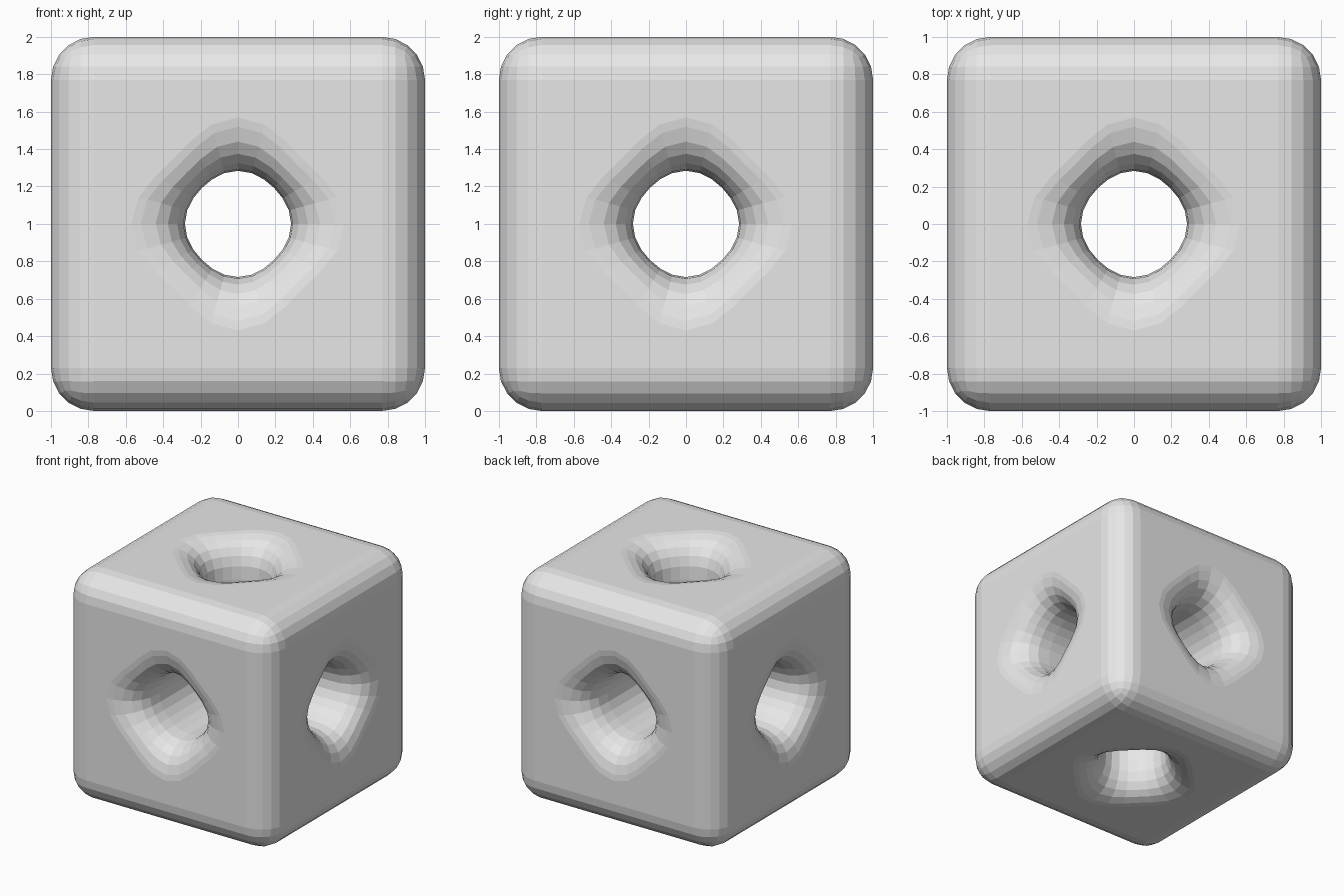
import bpy, bmesh
from math import sin, cos, pi
from mathutils import Matrix

cube = bpy.data.objects.get("Cube")
if cube:
    bpy.data.objects.remove(cube, do_unlink=True)

grey = bpy.data.materials.new("light_grey")
grey.use_nodes = True
grey.diffuse_color = (0.8, 0.8, 0.8, 1)
grey.node_tree.nodes["Principled BSDF"].inputs["Base Color"].default_value = (0.8, 0.8, 0.8, 1)

SIDES = 24
# Tunnel half profile: distance from centre, radius, diagonal pinch
MOUTH = [(1.01, 0.64, 0.14), (0.993, 0.52, 0.14), (0.97, 0.44, 0.12),
         (0.93, 0.375, 0.09), (0.87, 0.325, 0.06), (0.79, 0.293, 0.04),
         (0.68, 0.284, 0.04)]


def add_object(name, bm):
    bmesh.ops.recalc_face_normals(bm, faces=bm.faces)
    mesh = bpy.data.meshes.new(name)
    bm.to_mesh(mesh)
    bm.free()
    mesh.materials.append(grey)
    obj = bpy.data.objects.new(name, mesh)
    bpy.context.collection.objects.link(obj)
    return obj


def tunnel_cutter(name, rotation):
    """Flared tube with slightly diamond-shaped mouths at both ends."""
    bm = bmesh.new()
    rows = MOUTH + [(-z, r, k) for z, r, k in reversed(MOUTH)]
    rings = []
    for z, r, pinch in rows:
        ring = []
        for i in range(SIDES):
            a = 2 * pi * i / SIDES
            rad = r * (1 - pinch * sin(2 * a) ** 2)
            ring.append(bm.verts.new((rad * cos(a), rad * sin(a), z)))
        rings.append(ring)
    for low, high in zip(rings, rings[1:]):
        for i in range(SIDES):
            j = (i + 1) % SIDES
            bm.faces.new((low[i], low[j], high[j], high[i]))
    bm.faces.new(rings[0])
    bm.faces.new(rings[-1])
    bm.transform(Matrix.Translation((0, 0, 1)) @ rotation)
    obj = add_object(name, bm)
    obj.hide_render = True
    return obj


# Rounded block
bm = bmesh.new()
bmesh.ops.create_cube(bm, size=2, matrix=Matrix.Translation((0, 0, 1)))
bmesh.ops.bevel(bm, geom=bm.edges[:], offset=0.23, segments=5, profile=0.5, affect='EDGES')
block = add_object("rounded_block", bm)

# Three crossing tunnels, one along each axis
bpy.context.view_layer.objects.active = block
block.select_set(True)
for name, axis in (("vertical_tunnel", None), ("front_tunnel", 'X'), ("side_tunnel", 'Y')):
    turn = Matrix.Rotation(pi / 2, 4, axis) if axis else Matrix.Identity(4)
    cutter = tunnel_cutter(name, turn)
    mod = block.modifiers.new(name, 'BOOLEAN')
    mod.operation = 'DIFFERENCE'
    mod.solver = 'EXACT'
    mod.object = cutter
    bpy.ops.object.modifier_apply(modifier=mod.name)
    bpy.data.objects.remove(cutter, do_unlink=True)
